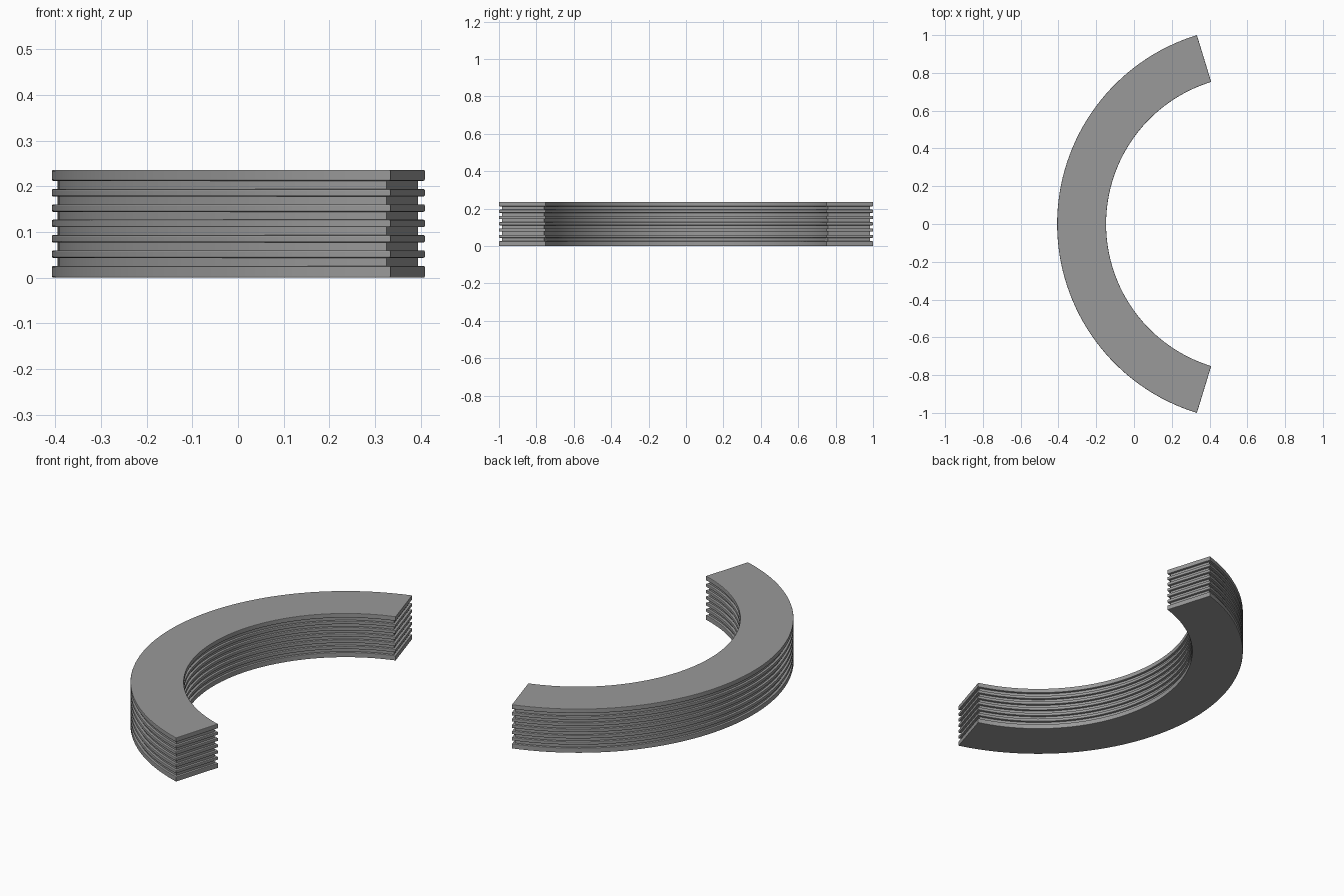
import bpy, bmesh, math

if "Cube" in bpy.data.objects:
    bpy.data.objects.remove(bpy.data.objects["Cube"])

R_OUT, R_IN = 1.0457, 0.7865     # arc radii
CX = R_OUT - 0.407               # arc centre on x
HALF = math.radians(73)          # half sweep of the arc
SEG = 64                         # segments along the arc
HEIGHT, RIBS = 0.236, 7
DEPTH, ROUND = 0.0125, 0.003     # groove depth, edge rounding


def outline(inset):
    """Closed arc outline (outer edge, then inner edge back), shrunk by inset."""
    pts = []
    for r, sign in ((R_OUT - inset, 1), (R_IN + inset, -1)):
        half = HALF - inset / r
        for i in range(SEG + 1):
            a = sign * half * (2 * i / SEG - 1)
            pts.append((CX - r * math.cos(a), r * math.sin(a)))
    return pts


# Side profile as (height, inset) pairs: thicker bottom and top ribs, thin ribs between
ribs = [(0.0, 0.026)]
ribs += [(0.0435 + 0.0335 * i, 0.060 + 0.0335 * i) for i in range(RIBS - 2)]
ribs += [(0.212, HEIGHT)]
profile = []
for n, (lo, hi) in enumerate(ribs):
    if n > 0:
        profile.append((lo, DEPTH))
    profile += [(lo, ROUND), (lo + 0.3 * ROUND, 0.3 * ROUND), (lo + ROUND, 0),
                (hi - ROUND, 0), (hi - 0.3 * ROUND, 0.3 * ROUND), (hi, ROUND)]
    if n < RIBS - 1:
        profile.append((hi, DEPTH))

# Loft the outlines through the profile
bm = bmesh.new()
rings = [[bm.verts.new((x, y, z)) for x, y in outline(d)] for z, d in profile]
count = len(rings[0])
for a, b in zip(rings, rings[1:]):
    for i in range(count):
        j = (i + 1) % count
        bm.faces.new((a[i], a[j], b[j], b[i]))

# Flat caps, bottom and top
for ring in (rings[0], rings[-1]):
    for i in range(SEG):
        bm.faces.new((ring[i], ring[i + 1], ring[count - 2 - i], ring[count - 1 - i]))
bmesh.ops.recalc_face_normals(bm, faces=bm.faces)

mesh = bpy.data.meshes.new("ribbed_arc_block")
bm.to_mesh(mesh)
bm.free()
block = bpy.data.objects.new("ribbed_arc_block", mesh)
bpy.context.collection.objects.link(block)

# Dark grey surface
dark = bpy.data.materials.new("dark_grey")
dark.diffuse_color = (0.32, 0.32, 0.32, 1)
dark.use_nodes = True
dark.node_tree.nodes["Principled BSDF"].inputs["Base Color"].default_value = dark.diffuse_color
mesh.materials.append(dark)

# Smooth along the arc, crisp at the caps and rib edges
bpy.context.view_layer.objects.active = block
block.select_set(True)
bpy.ops.object.shade_smooth_by_angle(angle=math.radians(15))
